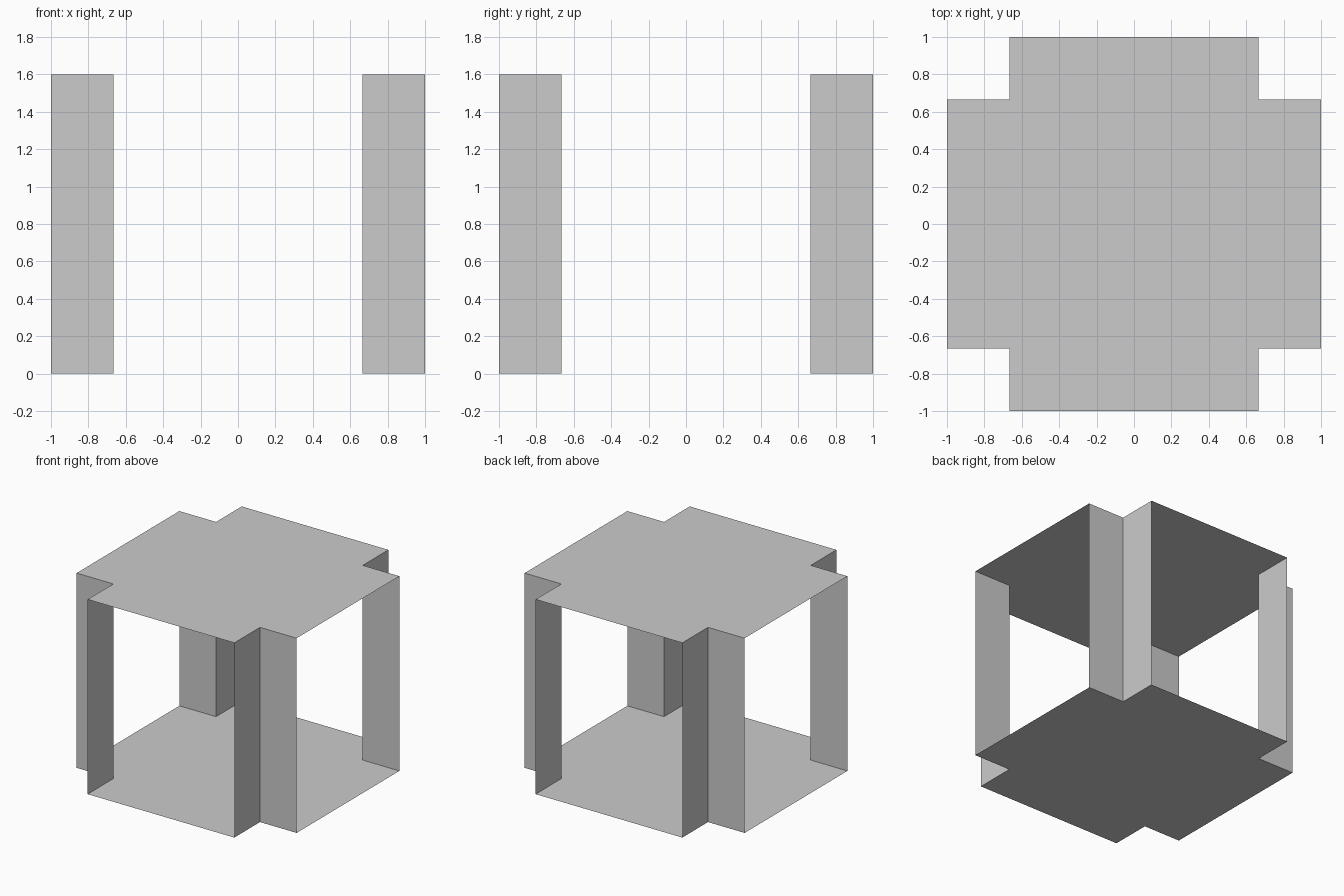
import bpy

if "Cube" in bpy.data.objects:
    bpy.data.objects.remove(bpy.data.objects["Cube"])

OUTER, INNER, HEIGHT = 1.0, 2 / 3, 1.6


def make_object(name, verts, faces):
    mesh = bpy.data.meshes.new(name)
    mesh.from_pydata(verts, [], faces)
    mesh.update()
    obj = bpy.data.objects.new(name, mesh)
    bpy.context.collection.objects.link(obj)
    return obj


def corner_profile(sx, sy):
    """Notched corner seen from above, ordered counter-clockwise."""
    pts = [(OUTER * sx, INNER * sy), (INNER * sx, INNER * sy), (INNER * sx, OUTER * sy)]
    return pts if sx * sy > 0 else pts[::-1]


corners = {
    "back_right": corner_profile(1, 1),
    "back_left": corner_profile(-1, 1),
    "front_left": corner_profile(-1, -1),
    "front_right": corner_profile(1, -1),
}

# Cross-shaped top and bottom panels, thin sheets facing outward
outline = [p for profile in corners.values() for p in profile]
ring = list(range(len(outline)))
make_object("top_panel", [(x, y, HEIGHT) for x, y in outline], [ring])
make_object("bottom_panel", [(x, y, 0) for x, y in outline], [ring[::-1]])

# Folded L-shaped uprights in the four notches; the sides between stay open
for label, profile in corners.items():
    verts = [(x, y, z) for z in (0, HEIGHT) for x, y in profile]
    make_object(label + "_upright", verts, [(0, 1, 4, 3), (1, 2, 5, 4)])
